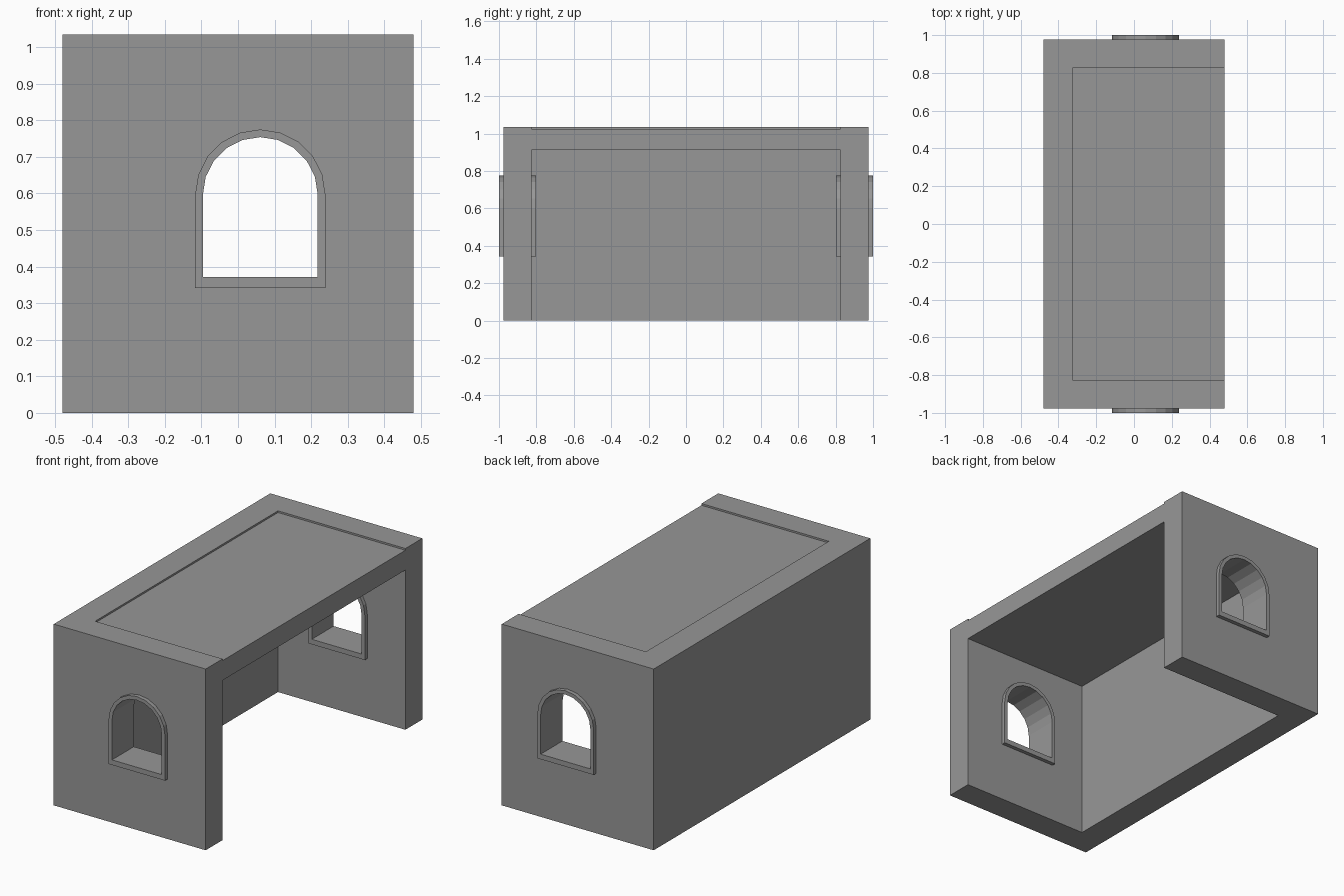
import bpy, bmesh, math

cube = bpy.data.objects.get("Cube")
if cube:
    bpy.data.objects.remove(cube, do_unlink=True)

stone = bpy.data.materials.new("grey_stone")
stone.use_nodes = True
COLOUR = (0.31, 0.31, 0.31, 1)
stone.diffuse_color = COLOUR
stone.node_tree.nodes["Principled BSDF"].inputs["Base Color"].default_value = COLOUR


def finish(bm, name):
    bmesh.ops.recalc_face_normals(bm, faces=bm.faces)
    mesh = bpy.data.meshes.new(name)
    bm.to_mesh(mesh)
    bm.free()
    mesh.materials.append(stone)
    obj = bpy.data.objects.new(name, mesh)
    bpy.context.collection.objects.link(obj)
    return obj


def prism(name, points, offset):
    """Extrude a closed outline along an offset vector."""
    bm = bmesh.new()
    face = bm.faces.new([bm.verts.new(p) for p in points])
    grown = bmesh.ops.extrude_face_region(bm, geom=[face], use_keep_orig=True)
    verts = [g for g in grown["geom"] if isinstance(g, bmesh.types.BMVert)]
    bmesh.ops.translate(bm, verts=verts, vec=offset)
    return finish(bm, name)


def arch(radius, sill, spring, y, steps=10):
    """Outline of a round-headed window at depth y."""
    cx = 0.061
    pts = [(cx - radius, y, sill), (cx + radius, y, sill)]
    for i in range(steps + 1):
        a = math.pi * i / steps
        pts.append((cx + radius * math.cos(a), y, spring + radius * math.sin(a)))
    return pts


def window_frame(name, y0, y1):
    """Hollow arched frame joining an outer and an inner outline."""
    bm = bmesh.new()
    loops = [[bm.verts.new(p) for p in arch(r, sill, 0.597, y)]
             for r, sill, y in ((0.178, 0.342, y0), (0.157, 0.371, y0),
                                (0.157, 0.371, y1), (0.178, 0.342, y1))]
    n = len(loops[0])
    for k in range(4):
        a, b = loops[k], loops[(k + 1) % 4]
        for i in range(n):
            j = (i + 1) % n
            bm.faces.new((a[i], a[j], b[j], b[i]))
    return finish(bm, name)


# Outer and inner extents of the shell
X, Y, TOP = 0.48, 0.977, 1.035
IX, IY = -0.325, 0.825

# Three-sided wall, open on one long side
plan = [(-X, -Y, 0), (X, -Y, 0), (X, -IY, 0), (IX, -IY, 0),
        (IX, IY, 0), (X, IY, 0), (X, Y, 0), (-X, Y, 0)]
walls = prism("walls", plan, (0, 0, TOP))

# Window opening cut through both end walls
cutter = prism("window_cutter", arch(0.17, 0.355, 0.597, -1.2), (0, 2.4, 0))
cutter.hide_render = True
cutter.hide_viewport = True
cutter.display_type = 'WIRE'
cut = walls.modifiers.new("window_holes", 'BOOLEAN')
cut.operation = 'DIFFERENCE'
cut.solver = 'EXACT'
cut.object = cutter

# Roof slab, sunk slightly below the wall tops
prism("roof_slab", [(IX, -IY, 0.912), (X, -IY, 0.912), (X, IY, 0.912), (IX, IY, 0.912)],
      (0, 0, 0.113))

# Arched frames standing proud of both wall faces
window_frame("front_window_frame", -1.0, -0.803)
window_frame("back_window_frame", 0.803, 1.0)
